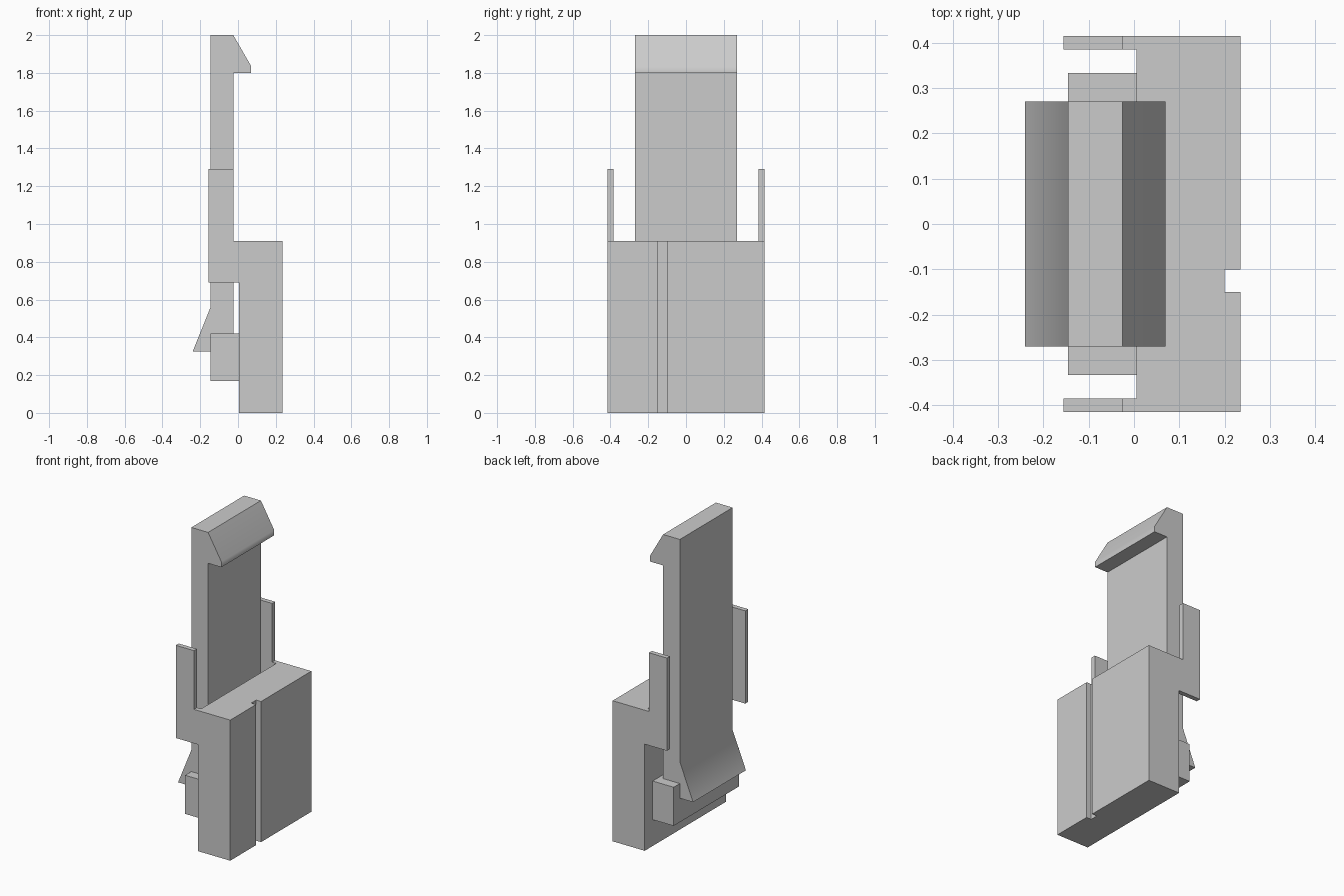
import bpy
import bmesh
import math
from mathutils import Vector

cube = bpy.data.objects.get("Cube")
if cube:
    bpy.data.objects.remove(cube, do_unlink=True)

grey = bpy.data.materials.new("plain grey")
grey.use_nodes = True
colour = (0.6, 0.6, 0.6, 1)
grey.diffuse_color = colour
grey.node_tree.nodes["Principled BSDF"].inputs["Base Color"].default_value = colour


def extrude(name, outline, start, end, axis):
    """Extrude a flat outline along y (outline in x, z) or z (outline in x, y)."""
    bm = bmesh.new()
    if axis == "y":
        points = [(a, start, b) for a, b in outline]
        shift = Vector((0, end - start, 0))
    else:
        points = [(a, b, start) for a, b in outline]
        shift = Vector((0, 0, end - start))
    face = bm.faces.new([bm.verts.new(p) for p in points])
    result = bmesh.ops.extrude_face_region(bm, geom=[face])
    moved = [v for v in result["geom"] if isinstance(v, bmesh.types.BMVert)]
    bmesh.ops.translate(bm, verts=moved, vec=shift)
    bmesh.ops.recalc_face_normals(bm, faces=bm.faces)
    mesh = bpy.data.meshes.new(name)
    bm.to_mesh(mesh)
    bm.free()
    mesh.materials.append(grey)
    obj = bpy.data.objects.new(name, mesh)
    bpy.context.collection.objects.link(obj)
    return obj


# Main body, with a groove running the full height of its outer face
half = 0.415
inner, outer, groove = 0.005, 0.235, 0.2
extrude("body", [
    (inner, -half), (outer, -half), (outer, -0.15), (groove, -0.15),
    (groove, -0.10), (outer, -0.10), (outer, half), (inner, half),
], 0, 0.91, "z")

# Thin guide plates on both ends of the body
plate = [(-0.155, 0.69), (inner, 0.69), (inner, 0.91),
         (-0.025, 0.91), (-0.025, 1.29), (-0.155, 1.29)]
for side, sign in (("left", 1), ("right", -1)):
    extrude("guide_plate_" + side, plate, sign * 0.385, sign * half, "y")

# Block joining the latch to the body
extrude("hinge_block", [(-0.145, 0.17), (inner, 0.17), (inner, 0.42), (-0.145, 0.42)],
        -0.333, 0.333, "y")

# Tall latch arm with a hook at the top and a flared foot
arm = extrude("latch_arm", [
    (-0.025, 0.325), (-0.025, 1.8), (0.07, 1.8), (0.07, 1.835),
    (-0.025, 2.0), (-0.145, 2.0), (-0.145, 0.56), (-0.24, 0.325),
], -0.27, 0.27, "y")
bpy.ops.object.select_all(action="DESELECT")
arm.select_set(True)
bpy.context.view_layer.objects.active = arm
bpy.ops.object.shade_smooth_by_angle(angle=math.radians(35))
weighted = arm.modifiers.new("weighted normals", "WEIGHTED_NORMAL")
weighted.keep_sharp = True
